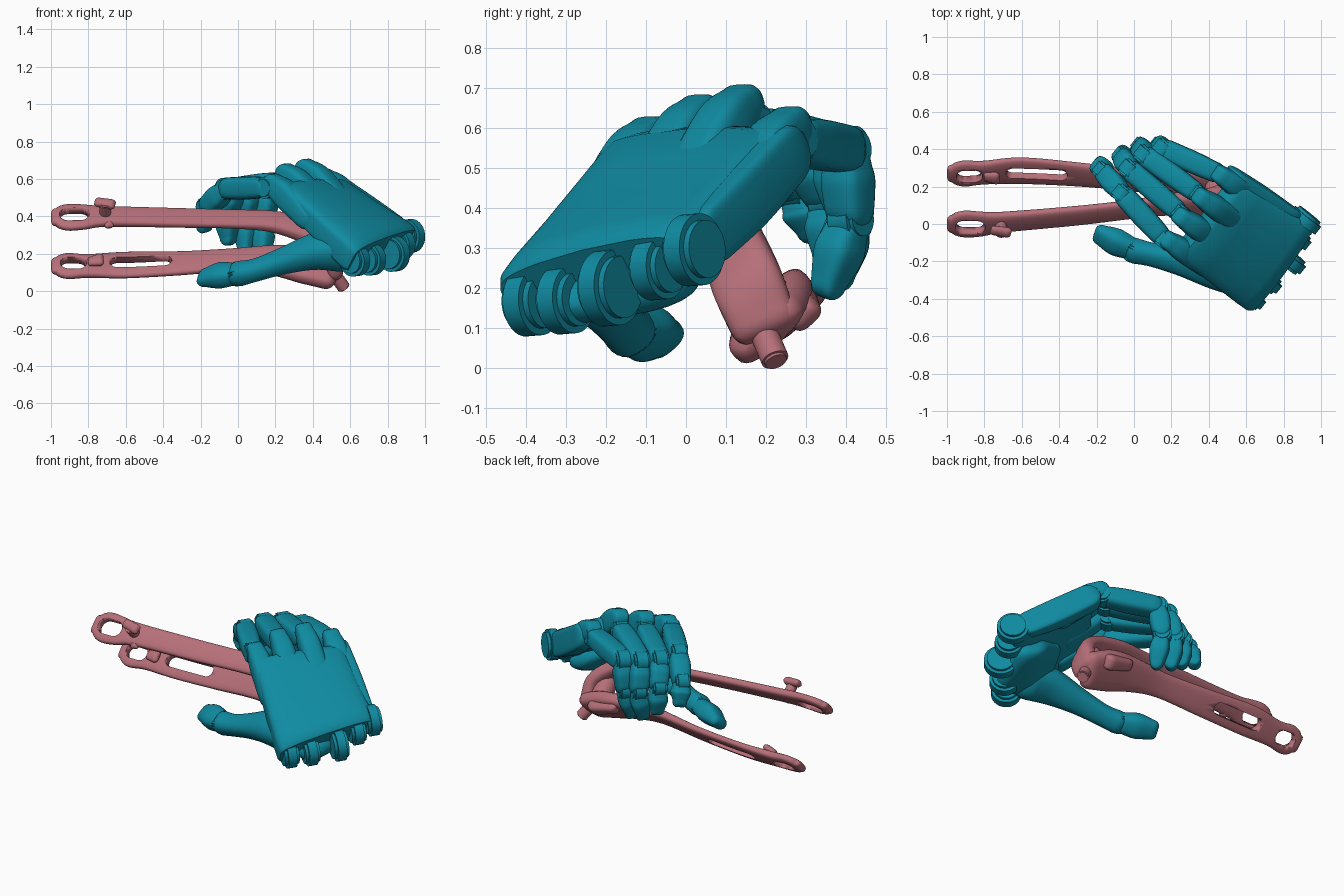
import bpy, bmesh, math
from mathutils import Vector as V, Matrix

if "Cube" in bpy.data.objects:
    bpy.data.objects.remove(bpy.data.objects["Cube"])

def material(name, col):
    m = bpy.data.materials.new(name)
    m.diffuse_color = (*col, 1)
    m.use_nodes = True
    m.node_tree.nodes["Principled BSDF"].inputs["Base Color"].default_value = m.diffuse_color
    return m

TEAL = material("teal", (0.005, 0.26, 0.36))
ROSE = material("rose", (0.47, 0.16, 0.19))
SIDE = V((0.62, 0.77, 0.06)).normalized()      # across the hand
BACK = V((0.40, -0.43, 0.81)).normalized()     # out of the back of the hand
WRISTWARD = V((0.68, -0.45, -0.58)).normalized()
STRAP_W = V((0, 1, 1)).normalized()            # across a tool handle
STRAP_N = V((0, -1, 1)).normalized()           # out of a tool handle's flat face

def finish(name, bm, mat, angle=40):
    bmesh.ops.recalc_face_normals(bm, faces=bm.faces)
    me = bpy.data.meshes.new(name)
    bm.to_mesh(me)
    bm.free()
    ob = bpy.data.objects.new(name, me)
    bpy.context.collection.objects.link(ob)
    me.materials.append(mat)
    bpy.ops.object.select_all(action='DESELECT')
    ob.select_set(True)
    bpy.context.view_layer.objects.active = ob
    bpy.ops.object.shade_smooth_by_angle(angle=math.radians(angle))
    return ob

def loft(name, rings, mat, power=3, sides=24, arch=0.0):
    """Skin of rings (centre, half side vector, half up vector)."""
    bm, loops = bmesh.new(), []
    for c, s, u in rings:
        loop = []
        for i in range(sides):
            a = 2 * math.pi * i / sides
            x, y = math.cos(a), math.sin(a)
            x = math.copysign(abs(x) ** (2 / power), x)
            y = math.copysign(abs(y) ** (2 / power), y)
            loop.append(bm.verts.new(c + s * x + u * (y + arch * (1 - x * x))))
        loops.append(loop)
    for a, b in zip(loops, loops[1:]):
        for i in range(sides):
            j = (i + 1) % sides
            bm.faces.new((a[i], a[j], b[j], b[i]))
    bm.faces.new(loops[0])
    bm.faces.new(loops[-1])
    return finish(name, bm, mat)

def spline(pts, steps=5):
    """Catmull-Rom through rows of numbers."""
    out = []
    for i in range(len(pts) - 1):
        p0, p1, p2, p3 = pts[max(i - 1, 0)], pts[i], pts[i + 1], pts[min(i + 2, len(pts) - 1)]
        for k in range(steps):
            t = k / steps
            out.append([b + 0.5 * t * (c - a + t * (2*a - 5*b + 4*c - d + t * (3*(b - c) + d - a)))
                        for a, b, c, d in zip(p0, p1, p2, p3)])
    return out + [list(pts[-1])]

def tube(name, rows, side, mat, power=3):
    """Smooth limb through rows of (x, y, z, half width, half height)."""
    rows = spline(rows)
    pts = [V(r[:3]) for r in rows]
    rings = []
    for i, r in enumerate(rows):
        d = (pts[min(i + 1, len(pts) - 1)] - pts[max(i - 1, 0)]).normalized()
        s = (side - d * side.dot(d)).normalized()
        rings.append((pts[i], s * abs(r[3]), d.cross(s) * abs(r[4])))
    d0, d1 = (pts[0] - pts[1]).normalized(), (pts[-1] - pts[-2]).normalized()
    def cap(ring, d):
        c, s, u = ring
        h = u.length
        return [(c + d * h * math.sin(a), s * (1 - 0.45 * (1 - math.cos(a))), u * max(math.cos(a), 0.06))
                for a in (0.4, 0.8, 1.2, 1.5)]
    rings = cap(rings[0], d0)[::-1] + rings + cap(rings[-1], d1)
    return loft(name, rings, mat, power)

def disc(name, c, axis, r, depth, mat):
    bm = bmesh.new()
    bmesh.ops.create_cone(bm, cap_ends=True, segments=32, radius1=r, radius2=r, depth=depth)
    bmesh.ops.bevel(bm, geom=[e for e in bm.edges if abs(e.verts[0].co.z - e.verts[1].co.z) < 1e-5],
                    offset=min(r, depth) * 0.2, segments=2, affect='EDGES')
    rot = V((0, 0, 1)).rotation_difference(axis.normalized()).to_matrix().to_4x4()
    bmesh.ops.transform(bm, matrix=Matrix.Translation(c) @ rot, verts=bm.verts)
    return finish(name, bm, mat)

def row(p, w, h):
    return (*p, w, h)

# Fingers: base, two joints and tip; each with link bodies and hinge discs
fingers = {
    "index": [(.16, -.08, .555), (-.06, .16, .55), (-.165, .28, .45), (-.185, .33, .32)],
    "middle": [(.245, .06, .585), (-.02, .29, .55), (-.06, .36, .42), (-.05, .36, .25)],
    "ring": [(.345, .16, .60), (.06, .365, .55), (.04, .41, .39), (.04, .37, .20)],
    "little": [(.46, .265, .57), (.16, .40, .545), (.135, .41, .37), (.13, .345, .18)],
}
for name, joints in fingers.items():
    joints = [V(j) for j in joints]
    widths = [0.06, 0.059, 0.055, 0.04]
    for k in range(3):
        a, b = joints[k], joints[k + 1]
        d = (b - a).normalized()
        w0, w1 = widths[k], widths[k + 1]
        tube(f"{name}_link_{k + 1}",
             [row(a + d * .045, w0 * .92, w0 * .92), row(a.lerp(b, .45), w0, w0 * 1.02),
              row(b - d * .035, w1, w1)], SIDE, TEAL, 3.4)
        disc(f"{name}_hinge_{k + 1}", a, SIDE, w0 * .98, w0 * 1.5, TEAL)

# Raised knuckle ridges running back into the palm
for name, k in (("index", (.20, -.10, .565)), ("middle", (.27, .025, .62)),
                ("ring", (.375, .13, .645)), ("little", (.48, .25, .59))):
    k = V(k)
    tube(f"{name}_knuckle",
         [row(k - WRISTWARD * .015, .05, .055), row(k + WRISTWARD * .08, .062, .072),
          row(k + WRISTWARD * .27 - BACK * .02, .065, .06)], SIDE, TEAL, 3.4)

# Palm shell, arched across the back
front_c, wrist_c = V((.375, .045, .55)), V((.77, -.22, .215))
front_s, wrist_s = V((.165, .205, .012)), V((.172, .235, .06))
palm = []
for t, k, h in [(0, .93, .035), (.02, .98, .055), (.08, 1, .068), (.3, 1.0, .072), (.6, 1.0, .078),
                (.85, 1.0, .088), (.96, .99, .088), (1, .96, .075)]:
    palm.append((front_c.lerp(wrist_c, t), front_s.lerp(wrist_s, t) * k, BACK * h))
loft("palm", palm, TEAL, power=6, sides=48, arch=0.3)

# Outer edge plate and inner heel pad
tube("palm_edge_plate", [(.545, .24, .53, .05, .075), (.69, .145, .425, .052, .08), (.83, .06, .335, .04, .075)],
     SIDE, TEAL, 5)
tube("palm_heel_pad", [(.52, -.14, .30, .13, .05), (.64, -.15, .215, .2, .06), (.74, -.17, .185, .19, .06)],
     SIDE, TEAL)

# Wrist lugs
for i, (p, r) in enumerate([((.625, -.385, .165), .085), ((.71, -.30, .17), .085),
                            ((.83, -.19, .20), .095), ((.87, -.07, .25), .08), ((.915, .02, .295), .09)]):
    disc(f"wrist_lug_{i + 1}", V(p), SIDE, r, .085, TEAL)

# Thumb
thumb_side = V((.2, .6, .5)).normalized()
tube("thumb_base", [(.55, -.27, .22, .11, .11), (.42, -.24, .215, .105, .09), (.25, -.20, .165, .077, .066),
                    (.1, -.165, .115, .063, .057), (.01, -.145, .095, .066, .064)], thumb_side, TEAL, 2.4)
tube("thumb_tip", [(-.03, -.125, .09, .062, .054), (-.1, -.095, .085, .073, .06), (-.175, -.06, .074, .058, .04)],
     thumb_side, TEAL, 2.6)
disc("thumb_hinge", V((-.005, -.14, .093)), thumb_side, .05, .11, TEAL)

# Tool: two flat arms that meet in a head
upper = tube("upper_arm", [(-.975, .0, .395, .058, .024), (-.95, .0, .395, .08, .025), (-.9, .0, .395, .093, .026),
                           (-.82, .0, .397, .086, .026), (-.70, .01, .40, .068, .027), (-.3, .045, .392, .064, .025),
                           (0, .08, .385, .062, .026), (.2, .105, .37, .067, .036), (.38, .115, .315, .08, .045),
                           (.5, .15, .22, .09, .045), (.52, .19, .12, .085, .045)], STRAP_W, ROSE)
lower = tube("lower_arm", [(-.975, .27, .135, .056, .024), (-.95, .27, .135, .078, .025), (-.9, .27, .135, .09, .026),
                           (-.8, .275, .135, .08, .027), (-.6, .285, .14, .093, .023), (-.3, .265, .15, .083, .024),
                           (0, .235, .17, .075, .03), (.2, .225, .165, .1, .042), (.36, .215, .14, .122, .05),
                           (.49, .2, .1, .11, .05)], STRAP_W, ROSE)

def slot(target, name, c, length, half):
    c = V(c)
    bm = bmesh.new()
    ends = []
    for off in (-.09, .09):
        loop = []
        for i in range(24):
            a = 2 * math.pi * (i + .5) / 24
            x = half * math.cos(a) + math.copysign(length / 2 - half, math.cos(a))
            loop.append(bm.verts.new(c + V((x, 0, 0)) + STRAP_W * half * math.sin(a) + STRAP_N * off))
        ends.append(loop)
    for i in range(24):
        j = (i + 1) % 24
        bm.faces.new((ends[0][i], ends[0][j], ends[1][j], ends[1][i]))
    bm.faces.new(ends[0])
    bm.faces.new(ends[1])
    cutter = finish(name, bm, ROSE)
    cutter.hide_render = True
    cutter.hide_viewport = True
    mod = target.modifiers.new(name, 'BOOLEAN')
    mod.operation, mod.object, mod.solver = 'DIFFERENCE', cutter, 'EXACT'

slot(upper, "upper_end_slot_cutter", (-.875, 0, .396), .16, .048)
slot(lower, "lower_end_slot_cutter", (-.88, .271, .135), .14, .044)
slot(lower, "lower_long_slot_cutter", (-.52, .282, .143), .33, .038)

# Catch studs on the arms
disc("upper_stud_stem", V((-.71, -.025, .435)), STRAP_N, .03, .09, ROSE)
tube("upper_stud_head", [(-.745, -.035, .475, .028, .022), (-.68, -.045, .465, .03, .024)], STRAP_W, ROSE, 2.2)
tube("upper_side_lug", [(-.7, .0, .38, .02, .02), (-.69, -.035, .355, .025, .02)], V((1, 0, 0)), ROSE, 2.2)
tube("lower_stud", [(-.785, .25, .16, .03, .018), (-.74, .245, .168, .04, .022)], STRAP_W, ROSE, 2.2)

# Head details: pivot, side jaw and end knob
disc("pivot", V((.44, .18, .2)), STRAP_N, .06, .2, ROSE)
tube("side_jaw", [(.3, .29, .17, .035, .035), (.42, .29, .14, .045, .04)], STRAP_W, ROSE)
disc("end_knob", V((.545, .21, .05)), V((.5, .3, -.7)), .035, .09, ROSE)
